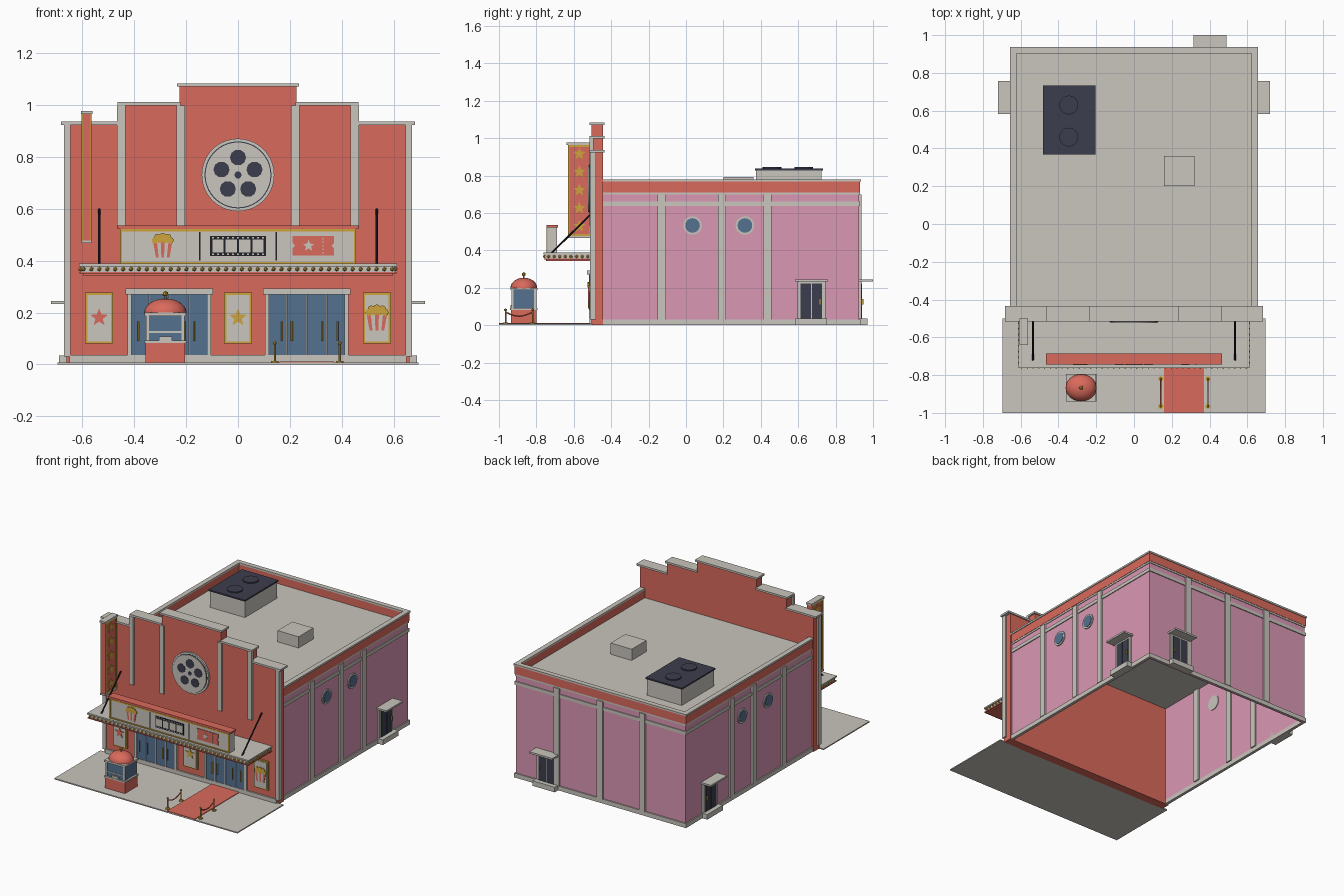
import bpy, bmesh
from math import sin, cos, pi, tau
from mathutils import Vector, Matrix

if "Cube" in bpy.data.objects:
    bpy.data.objects.remove(bpy.data.objects["Cube"])

def material(name, *rgb):
    m = bpy.data.materials.new(name)
    m.use_nodes = True
    col = (*[(c / 255) ** 2.2 for c in rgb], 1)
    m.diffuse_color = col
    m.node_tree.nodes["Principled BSDF"].inputs["Base Color"].default_value = col
    return m

RED = material("coral red", 217, 105, 92)
PINK = material("rose pink", 217, 150, 178)
STONE = material("pale stone", 200, 196, 188)
GOLD = material("gold", 206, 163, 62)
GLASS = material("blue glass", 86, 112, 143)
DARK = material("dark slate", 62, 64, 78)
BLACK = material("black", 38, 38, 44)

def finish(name, bm, mat, smooth=False):
    bmesh.ops.recalc_face_normals(bm, faces=bm.faces)
    me = bpy.data.meshes.new(name)
    bm.to_mesh(me)
    bm.free()
    me.materials.append(mat)
    ob = bpy.data.objects.new(name, me)
    bpy.context.collection.objects.link(ob)
    if smooth:
        me.shade_smooth()
    return ob

def box(name, x, y, z, mat):
    """Block spanning the three (low, high) ranges."""
    bm = bmesh.new()
    size = [max(r) - min(r) for r in (x, y, z)]
    mid = [sum(r) / 2 for r in (x, y, z)]
    bmesh.ops.create_cube(bm, size=1, matrix=Matrix.Translation(mid) @ Matrix.Diagonal((*size, 1)))
    return finish(name, bm, mat)

def plate(name, pts, mat, at, depth, axis="y"):
    """Outline (u, z) extruded from `at` by `depth` along the axis."""
    bm = bmesh.new()
    put = (lambda u, z: (u, at, z)) if axis == "y" else (lambda u, z: (at, u, z))
    face = bm.faces.new([bm.verts.new(put(*p)) for p in pts])
    out = bmesh.ops.extrude_face_region(bm, geom=[face])["geom"]
    move = Vector((0, depth, 0) if axis == "y" else (depth, 0, 0))
    bmesh.ops.translate(bm, vec=move, verts=[v for v in out if isinstance(v, bmesh.types.BMVert)])
    return finish(name, bm, mat)

def ngon(u, z, r, n, turn=0):
    return [(u + r * cos(turn + tau * i / n), z + r * sin(turn + tau * i / n)) for i in range(n)]

def star(u, z, r):
    return [(u + (r if i % 2 == 0 else r * .42) * sin(pi * i / 5),
             z + (r if i % 2 == 0 else r * .42) * cos(pi * i / 5)) for i in range(10)]

def rect(u0, u1, z0, z1):
    return [(u0, z0), (u1, z0), (u1, z1), (u0, z1)]

def rod(name, a, b, r, mat, sides=8):
    a, b = Vector(a), Vector(b)
    bm = bmesh.new()
    turn = (b - a).to_track_quat("Z", "Y").to_matrix().to_4x4()
    bmesh.ops.create_cone(bm, cap_ends=True, segments=sides, radius1=r, radius2=r,
                          depth=(b - a).length, matrix=Matrix.Translation((a + b) / 2) @ turn)
    return finish(name, bm, mat)

def balls(name, points, r, mat):
    bm = bmesh.new()
    for p in points:
        bmesh.ops.create_icosphere(bm, subdivisions=1, radius=r, matrix=Matrix.Translation(p))
    return finish(name, bm, mat)

def popcorn(name, u, z, y, s):
    """Striped tapered tub with a heap of round kernels."""
    for i in range(5):
        a, b = (i - 2.5) / 5, (i - 1.5) / 5
        pts = [(u + a * .7 * s, z - .6 * s), (u + b * .7 * s, z - .6 * s), (u + b * s, z + .25 * s), (u + a * s, z + .25 * s)]
        plate(name + "_stripe", pts, STONE if i % 2 else RED, y, -.004)
    for k, (du, dz) in enumerate([(-.4, .28), (-.14, .3), (.14, .3), (.4, .28), (-.27, .45), (0, .5), (.27, .45)]):
        plate(name + "_kernel", ngon(u + du * s, z + dz * s, .17 * s, 8), GOLD, y, -.005 - k * .0003)

# Main hall: thin walls open underneath, plinth, trims, parapet and roof
def ring(name, grow, thick, z, mat):
    X, Y = .645 + grow, .925 + grow
    for s, side in ((-1, "right"), (1, "left")):
        box(f"{name}_{side}", (s * X, s * (X - thick)), (-.445, Y), z, mat)
    box(name + "_back", (-X, X), (Y - thick, Y), z, mat)

ring("wall", 0, .01, (0, .715), PINK)
ring("wall_plinth", .008, .02, (0, .03), STONE)
ring("wall_trim", .006, .01, (.637, .66), STONE)
ring("wall_upper_trim", .004, .01, (.698, .71), STONE)
ring("parapet", .006, .028, (.71, .77), RED)
ring("parapet_cap", .011, .034, (.768, .78), STONE)
box("roof", (-.64, .64), (-.445, .92), (.7, .715), STONE)
for c in (-.32, 0, .33):
    box("back_pilaster", (c - .022, c + .022), (.91, .937), (.03, .7), STONE)

# Side pilasters and portholes
for s in (-1, 1):
    for c in (-.13, .192, .435):
        box("side_pilaster", (s * .625, s * .657), (c - .022, c + .022), (.03, .7), STONE)
    for c in (.035, .315):
        plate("porthole_rim", ngon(c, .533, .05, 20), STONE, s * .63, s * .022, "x")
        plate("porthole_glass", ngon(c, .533, .039, 20), GLASS, s * .65, s * .005, "x")

# Exit doors: step, frame, two leaves, handle and canopy, on each side and the back
def exit_door(c, wall, place):
    def part(name, u, d, z, mat):
        d = [wall + v for v in d]
        place(name, (c + u[0], c + u[1]), d, z, mat)
    part("exit_step", (-.085, .085), (-.01, .045), (0, .035), STONE)
    part("exit_frame", (-.075, .075), (-.01, .012), (.03, .235), STONE)
    part("exit_canopy", (-.088, .088), (-.01, .075), (.233, .245), STONE)
    for s in (-1, 1):
        part("exit_leaf", (s * .003, s * .058), (0, .016), (.036, .222), DARK)
    part("exit_handle", (.044, .05), (.01, .024), (.11, .14), GOLD)

for s in (-1, 1):
    exit_door(.67, .645, lambda n, u, d, z, m: box(n, [s * v for v in d], u, z, m))
exit_door(.403, .925, lambda n, u, d, z, m: box(n, u, d, z, m))

# Rooftop equipment
box("cooling_unit", (-.475, -.21), (.375, .725), (.71, .832), STONE)
box("cooling_unit_top", (-.482, -.205), (.368, .732), (.828, .838), DARK)
for y in (.46, .63):
    rod("fan", (-.345, y, .835), (-.345, y, .846), .05, DARK, 20)
box("roof_hatch", (.16, .32), (.2, .36), (.71, .792), STONE)

# Stepped facade with caps and pilasters
F = -.505
steps = [(.66, .925), (.455, 1.0), (.225, 1.072)]
outline = [(.66, 0)]
for i, (x, z) in enumerate(steps):
    outline += [(x, z)] + ([(steps[i + 1][0], z)] if i < 2 else [])
plate("facade", outline + [(-x, z) for x, z in reversed(outline)], RED, F, .062)
box("facade_top_cap", (-.235, .235), (-.515, -.435), (1.07, 1.083), STONE)
for s in (-1, 1):
    box("facade_outer_cap", (s * .45, s * .682), (-.515, -.435), (.923, .936), STONE)
    box("facade_middle_cap", (s * .222, s * .465), (-.515, -.435), (.998, 1.011), STONE)
    box("facade_corner_pilaster", (s * .645, s * .67), (-.512, -.48), (.03, .924), STONE)
    for x in (.22, .45):
        box("facade_pilaster", (s * (x - .016), s * (x + .016)), (-.517, F + .01), (.53, .998), STONE)
box("facade_plinth", (-.65, .65), (-.515, -.5), (0, .036), STONE)

# Film reel medallion
plate("reel_rim", ngon(0, .73, .14, 40), STONE, F, -.012)
plate("reel_groove", ngon(0, .73, .129, 40), DARK, F - .005, -.008)
plate("reel_disc", ngon(0, .73, .125, 40), STONE, F, -.018)
plate("reel_hub", ngon(0, .73, .014, 10), DARK, F - .016, -.004)
for i in range(5):
    a = pi / 2 + tau * i / 5
    plate("reel_hole", ngon(.067 * cos(a), .73 + .067 * sin(a), .031, 10), DARK, F - .016, -.004)

# Entrances: glazed doors with mullions and handles
for s in (-1, 1):
    box("entrance_glass", (s * .105, s * .425), (-.512, -.5), (.036, .28), GLASS)
    box("entrance_lintel", (s * .097, s * .433), (-.528, -.5), (.27, .293), STONE)
    for i in range(5):
        x, w = .112 + i * .0765, .008 if i in (0, 4) else .003
        box("entrance_mullion", (s * (x - w), s * (x + w)), (-.518, -.5), (.036, .275), STONE)
    for x in (.17, .207, .323, .383):
        rod("door_handle", (s * x, -.521, .09), (s * x, -.521, .165), .004, GOLD)

# Framed posters
for x in (-.535, 0, .535):
    box("poster_frame", (x - .054, x + .054), (-.516, -.5), (.08, .277), GOLD)
    box("poster_sheet", (x - .045, x + .045), (-.519, -.5), (.089, .268), STONE)
plate("poster_red_star", star(-.535, .18, .036), RED, -.519, -.004)
plate("poster_gold_star", star(0, .18, .036), GOLD, -.519, -.004)
popcorn("poster_popcorn", .535, .178, -.519, .08)

# Canopy with bulbs and support rods
box("canopy", (-.605, .605), (-.755, -.5), (.355, .387), STONE)
box("canopy_soffit", (-.598, .598), (-.748, -.5), (.343, .356), RED)
box("canopy_lip", (-.612, .612), (-.762, -.5), (.378, .388), STONE)
box("canopy_base_lip", (-.61, .61), (-.76, -.5), (.35, .357), RED)
bulbs = [(-.595 + i * .0305, -.757, .367) for i in range(40)]
bulbs += [(s * .607, -.735 + i * .03, .367) for s in (-1, 1) for i in range(8)]
balls("canopy_bulbs", bulbs, .0085, GOLD)
for s in (-1, 1):
    rod("canopy_support", (s * .535, -.72, .385), (s * .535, -.505, .597), .005, BLACK)

# Marquee sign board with pictures
box("sign_board", (-.455, .455), (-.74, -.69), (.385, .523), STONE)
box("sign_cap", (-.465, .465), (-.745, -.685), (.522, .535), RED)
S = -.74
for z in (.391, .517):
    box("sign_border", (-.455, .455), (S - .005, S), (z - .004, z + .004), GOLD)
for s in (-1, 1):
    box("sign_border", (s * .447, s * .455), (S - .005, S), (.391, .517), GOLD)
    box("sign_divider", (s * .145, s * .151), (S - .004, S), (.4, .511), BLACK)
popcorn("sign_popcorn", -.29, .457, S, .075)
plate("film_strip", rect(-.107, .107, .418, .495), BLACK, S, -.004)
for i in range(4):
    x = -.077 + i * .0513
    plate("film_frame", rect(x - .022, x + .022, .432, .481), STONE, S - .003, -.003)
for i in range(11):
    for z in (.4245, .4885):
        x = -.096 + i * .0192
        plate("film_hole", rect(x - .004, x + .004, z - .003, z + .003), STONE, S - .003, -.003)
ticket = [(.21, .42), (.37, .42), (.37, .447), (.36, .4575), (.37, .468),
          (.37, .495), (.21, .495), (.21, .468), (.22, .4575), (.21, .447)]
plate("ticket", ticket, RED, S, -.004)
plate("ticket_star", star(.272, .457, .024), STONE, S - .003, -.003)
for i in range(5):
    plate("ticket_perforation", rect(.326, .33, .426 + i * .014, .433 + i * .014), STONE, S - .003, -.003)

# Vertical blade sign with stars on both faces
box("blade_sign", (-.598, -.568), (-.632, -.505), (.475, .967), RED)
box("blade_cap", (-.605, -.561), (-.64, -.5), (.964, .977), STONE)
box("blade_foot", (-.602, -.564), (-.636, -.5), (.467, .478), STONE)
for s in (-1, 1):
    at = -.583 + s * .015
    for y in ((-.632, -.622), (-.517, -.507)):
        plate("blade_border", rect(*y, .478, .964), GOLD, at, s * .004, "x")
    for z in ((.478, .488), (.954, .964)):
        plate("blade_border", rect(-.622, -.517, *z), GOLD, at, s * .004, "x")
    for i in range(5):
        plate("blade_star", star(-.57, .53 + i * .0965, .035), GOLD, at, s * .004, "x")

# Pavement, carpet and rope barriers
box("pavement", (-.695, .695), (-1, -.5), (0, .008), STONE)
box("carpet", (.16, .37), (-.999, -.51), (.007, .012), RED)
for x in (.142, .392):
    for y in (-.965, -.82):
        rod("barrier_foot", (x, y, .008), (x, y, .014), .014, GOLD, 12)
        rod("barrier_post", (x, y, .01), (x, y, .08), .004, GOLD)
    balls("barrier_knobs", [(x, y, .082) for y in (-.965, -.82)], .008, GOLD)
    sag = [(x, -.965 + .145 * t / 6, .07 - .022 * sin(pi * t / 6)) for t in range(7)]
    for a, b in zip(sag, sag[1:]):
        rod("barrier_rope", a, b, .004, RED, 6)

# Ticket booth
BX, BY = -.28, -.867
def booth(name, half, z, mat):
    box(name, (BX - half, BX + half), (BY - half * .9, BY + half * .9), z, mat)
booth("booth_base", .076, (.008, .083), RED)
booth("booth_counter", .081, (.082, .092), STONE)
booth("booth_glass", .069, (.09, .192), GLASS)
booth("booth_cornice", .08, (.187, .2), STONE)
for sx in (-1, 1):
    for sy in (-1, 1):
        x, y = BX + sx * .068, BY + sy * .061
        box("booth_post", (x - .006, x + .006), (y - .006, y + .006), (.09, .19), STONE)
box("booth_rail", (BX - .068, BX + .068), (BY - .066, BY - .06), (.122, .128), STONE)
box("booth_slot", (BX - .025, BX + .025), (BY - .07, BY - .06), (.09, .107), STONE)
bm = bmesh.new()
bmesh.ops.create_uvsphere(bm, u_segments=24, v_segments=12, radius=1,
                          matrix=Matrix.Translation((BX, BY, .198)) @ Matrix.Diagonal((.082, .072, .056, 1)))
bmesh.ops.bisect_plane(bm, geom=bm.verts[:] + bm.edges[:] + bm.faces[:], plane_co=(0, 0, .197),
                       plane_no=(0, 0, 1), clear_inner=True)
finish("booth_dome", bm, RED, True)
balls("booth_finial", [(BX, BY, .272)], .012, GOLD)
rod("booth_finial_stem", (BX, BY, .25), (BX, BY, .27), .004, GOLD)
